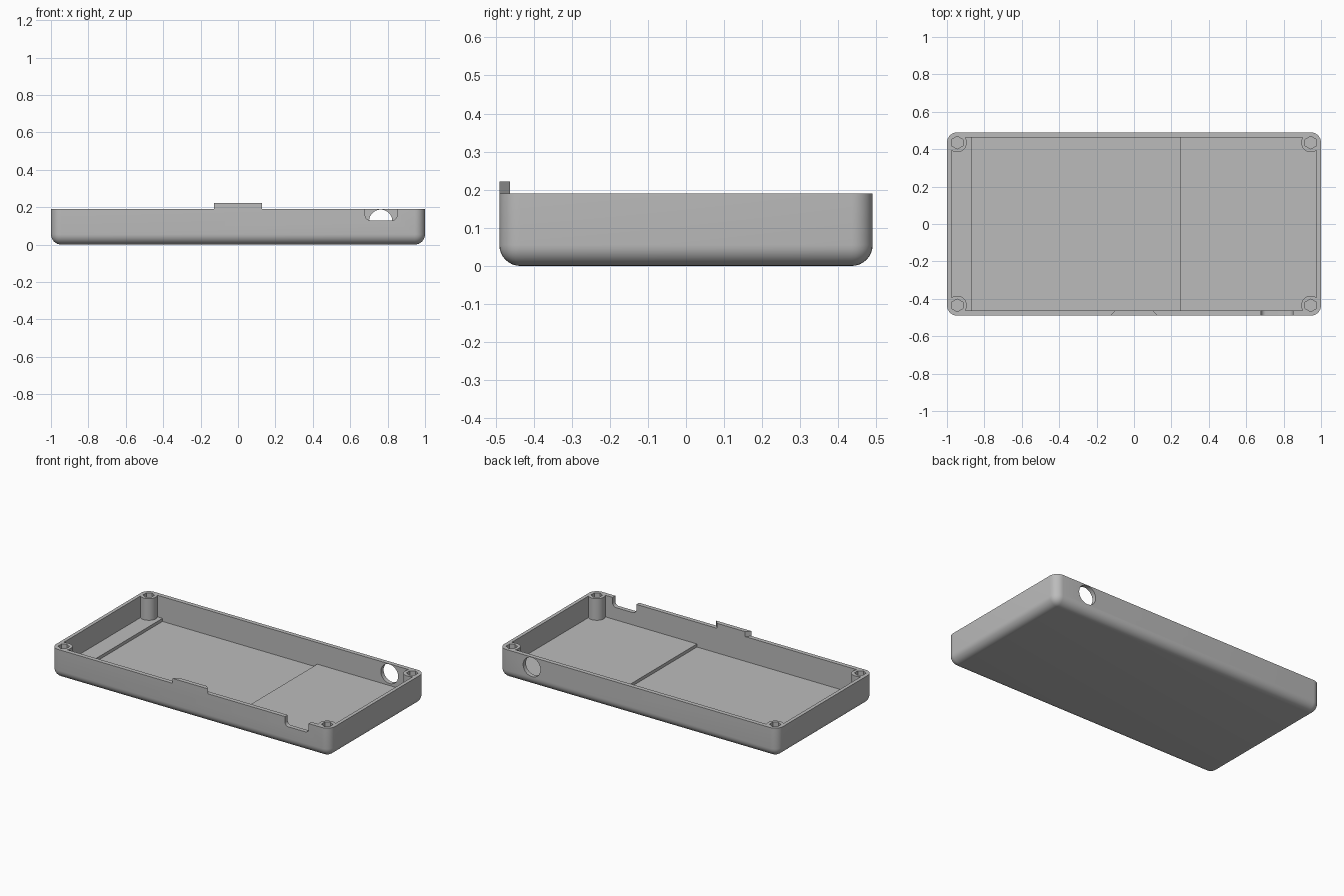
import bpy, bmesh, math
from mathutils import Matrix

cube = bpy.data.objects.get("Cube")
if cube:
    bpy.data.objects.remove(cube, do_unlink=True)

X, Y, H = 1.0, 0.49, 0.19      # half length, half width, wall height
R = 0.055                      # outer edge radius
IX, IY = 0.977, 0.462          # half size of the cavity
FLOOR, RECESS = 0.05, 0.03     # raised floor and sunken middle floor

grey = bpy.data.materials.new("case grey")
grey.use_nodes = True
grey.diffuse_color = (0.5, 0.5, 0.5, 1)
grey.node_tree.nodes["Principled BSDF"].inputs["Base Color"].default_value = (0.5, 0.5, 0.5, 1)


def finish(name, bm):
    bmesh.ops.recalc_face_normals(bm, faces=bm.faces)
    mesh = bpy.data.meshes.new(name)
    bm.to_mesh(mesh)
    bm.free()
    mesh.materials.append(grey)
    obj = bpy.data.objects.new(name, mesh)
    bpy.context.collection.objects.link(obj)
    return obj


def box(name, lo, hi, radius=0, rounded=None):
    """Box between two corners; edges chosen by the rule are rounded."""
    bm = bmesh.new()
    bmesh.ops.create_cube(bm, size=1)
    for v in bm.verts:
        v.co = [(a + b) / 2 + c * (b - a) for a, b, c in zip(lo, hi, v.co)]
    if rounded:
        edges = [e for e in bm.edges if rounded(*[v.co for v in e.verts])]
        bmesh.ops.bevel(bm, geom=edges, offset=radius, segments=8,
                        profile=0.5, affect='EDGES', clamp_overlap=False)
    return finish(name, bm)


def cylinder(name, centre, radius, depth, sides, turn=Matrix()):
    bm = bmesh.new()
    bmesh.ops.create_cone(bm, cap_ends=True, segments=sides, radius1=radius,
                          radius2=radius, depth=depth,
                          matrix=Matrix.Translation(centre) @ turn)
    return finish(name, bm)


def combine(target, tool, operation):
    mod = target.modifiers.new(operation.lower(), 'BOOLEAN')
    mod.operation, mod.object, mod.solver = operation, tool, 'EXACT'
    bpy.context.view_layer.objects.active = target
    bpy.ops.object.modifier_apply(modifier=mod.name)
    bpy.data.objects.remove(tool, do_unlink=True)


# Outer shell: all edges rounded except the top rim
case = box("case_shell", (-X, -Y, 0), (X, Y, H), R,
           lambda a, b: min(a.z, b.z) < 0.01)

# Hollow interior with a sunken middle floor
combine(case, box("cavity", (-IX, -IY, FLOOR), (IX, IY, 0.3)), 'DIFFERENCE')
combine(case, box("floor_recess", (-0.865, -IY, RECESS), (0.245, IY, 0.1)), 'DIFFERENCE')

# Corner screw posts with hexagonal sockets
corners = [(sx * (X - R), sy * (Y - R)) for sx in (-1, 1) for sy in (-1, 1)]
for x, y in corners:
    combine(case, cylinder("post", (x, y, (H + 0.04) / 2), 0.051, H - 0.04, 32), 'UNION')
for x, y in corners:
    combine(case, cylinder("socket", (x, y, 0.16), 0.034, 0.2, 6), 'DIFFERENCE')

# Round port in the back wall
combine(case, cylinder("port", (0.763, Y, 0.125), 0.062, 0.12, 40,
                       Matrix.Rotation(math.pi / 2, 4, 'X')), 'DIFFERENCE')

# Notch with rounded lower corners in the front wall
combine(case, box("notch", (0.68, -0.6, 0.13), (0.85, -IY + 0.002, 0.3), 0.025,
                  lambda a, b: a.z < 0.2 and b.z < 0.2 and abs(a.y - b.y) > 0.01),
        'DIFFERENCE')

# Locating tab on the front rim, narrower on its inner side
bm = bmesh.new()
outline = [(-0.127, -Y), (0.127, -Y), (0.1, -IY), (-0.1, -IY)]
face = bm.faces.new([bm.verts.new((x, y, H)) for x, y in outline])
top = bmesh.ops.extrude_face_region(bm, geom=[face])["geom"]
bmesh.ops.translate(bm, vec=(0, 0, 0.032),
                    verts=[g for g in top if isinstance(g, bmesh.types.BMVert)])
tab = finish("front_tab", bm)

# Smooth the rounded edges, keep the rest sharp
bpy.ops.object.select_all(action='DESELECT')
case.select_set(True)
bpy.context.view_layer.objects.active = case
bpy.ops.object.shade_smooth_by_angle(angle=math.radians(30))
